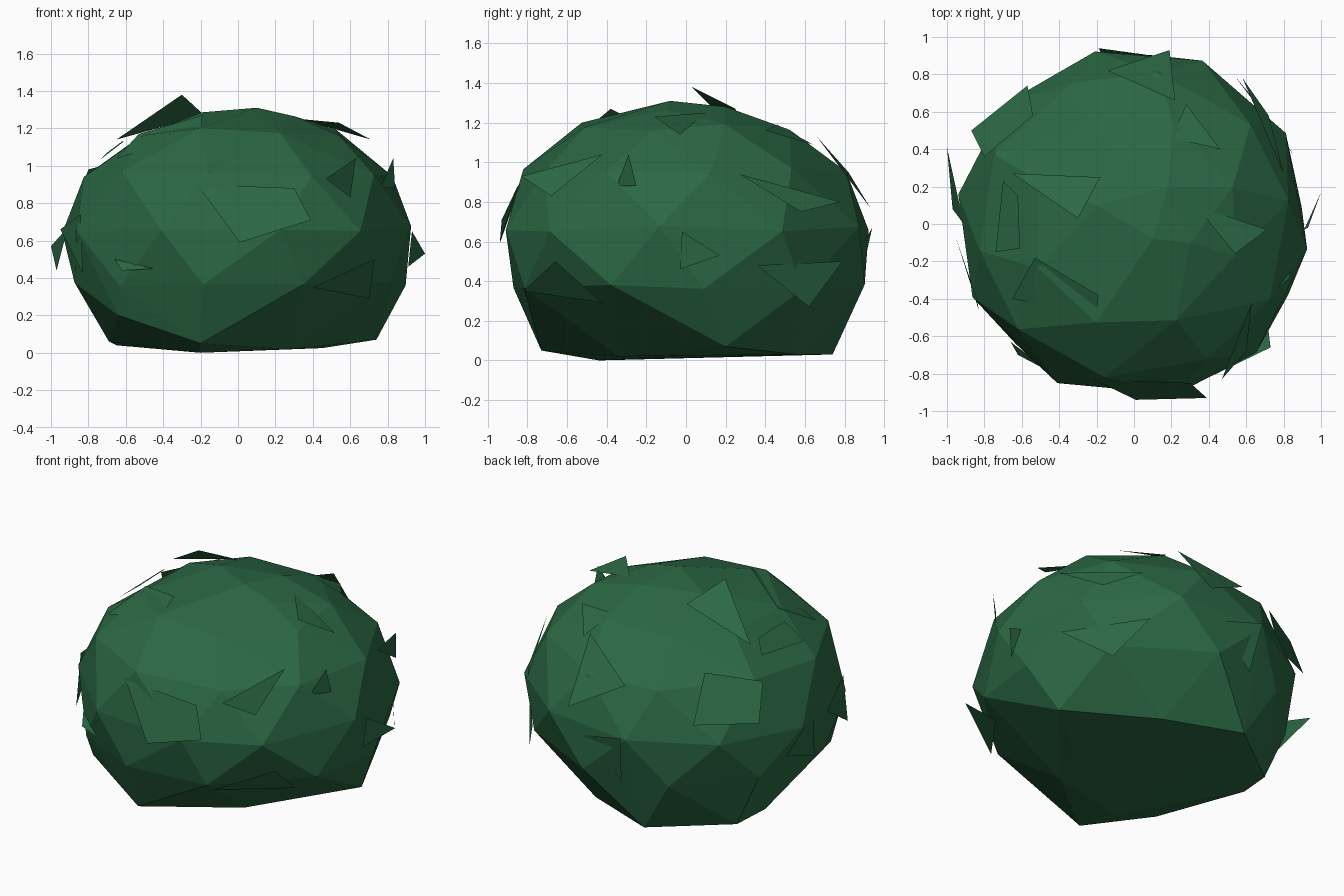
import bpy, bmesh, math, random
from mathutils import Vector

random.seed(4)
green = bpy.data.materials.new("leaf green")
green.diffuse_color = (0.024, 0.138, 0.056, 1)


def add_object(name, bm):
    mesh = bpy.data.meshes.new(name)
    bm.to_mesh(mesh)
    bm.free()
    mesh.materials.append(green)
    obj = bpy.data.objects.new(name, mesh)
    bpy.context.collection.objects.link(obj)
    return obj


# Bush body: slightly uneven rings wrapped in a faceted convex shell
bm = bmesh.new()
for z, radius, count, start in [(0.37, 0.90, 10, -100), (0.66, 0.945, 10, -8),
                                (0.96, 0.825, 10, -28), (1.18, 0.57, 8, -66)]:
    for i in range(count):
        a = math.radians(start + 360 / count * i + random.uniform(-4, 4))
        r = radius + random.uniform(-0.012, 0.012)
        bm.verts.new((r * math.cos(a), r * math.sin(a), z + random.uniform(-0.02, 0.02)))
# crown and uneven flat foot
for p in [(0.1, -0.08, 1.31), (-0.2, 0.1, 1.285), (0.18, 0.2, 1.28), (0.3, -0.1, 1.265),
          (-0.2, -0.73, 0.05), (0.28, -0.34, 0.02), (0.45, -0.02, 0.025), (0.74, 0.2, 0.07),
          (0.25, 0.56, 0.03), (-0.22, 0.74, 0.03), (-0.65, 0.41, 0.04), (-0.69, 0.18, 0.06),
          (-0.2, -0.44, 0.0), (-0.64, -0.56, 0.2)]:
    bm.verts.new(p)
hull = bmesh.ops.convex_hull(bm, input=bm.verts[:])
bmesh.ops.delete(bm, geom=list({g for g in hull["geom_interior"] if isinstance(g, bmesh.types.BMVert)}),
                 context='VERTS')
bmesh.ops.recalc_face_normals(bm, faces=bm.faces[:])
add_object("bush_body", bm)


def add_leaves(name, leaves):
    """Loose flat leaves, each turned to face away from the bush centre."""
    bm = bmesh.new()
    for pts in leaves:
        face = bm.faces.new([bm.verts.new(p) for p in pts])
        face.normal_update()
        if face.normal.dot(face.calc_center_median() - Vector((0, 0, 0.6))) < 0:
            face.normal_flip()
    add_object(name, bm)


# Four-sided leaves
add_leaves("broad_leaves", [
    [(0.01, -0.94, 0.59), (0.39, -0.93, 0.71), (0.30, -0.85, 0.88), (-0.22, -0.83, 0.90)],
    [(-0.87, 0.5, 0.78), (-0.57, 0.74, 0.78), (-0.54, 0.58, 1.05), (-0.8, 0.36, 0.98)],
    [(-0.70, 0.23, 1.07), (-0.62, 0.15, 1.13), (-0.61, -0.13, 1.13), (-0.74, -0.15, 1.03)],
    [(-0.53, -0.18, 1.17), (-0.19, -0.38, 1.27), (-0.2, -0.5, 1.17), (-0.65, -0.4, 1.04)],
])

# Pointed leaves poking out of the sides and crown
add_leaves("pointed_leaves", [
    [(-1.0, 0.41, 0.57), (-0.97, 0.08, 0.44), (-0.91, 0.0, 0.67)],
    [(-0.65, 0.27, 1.14), (-0.30, 0.03, 1.38), (-0.18, 0.25, 1.27)],
    [(0.54, -0.16, 1.23), (0.71, -0.03, 1.14), (0.33, 0.10, 1.25)],
    [(0.76, -0.35, 0.88), (0.83, -0.29, 1.04), (0.84, -0.25, 0.88)],
    [(0.47, -0.83, 0.93), (0.63, -0.42, 1.04), (0.60, -0.68, 0.83)],
    [(0.40, -0.82, 0.35), (0.73, -0.66, 0.50), (0.70, -0.42, 0.29)],
    [(-0.95, -0.08, 0.66), (-0.84, -0.40, 0.74), (-0.83, -0.46, 0.42)],
    [(0.19, 0.93, 0.77), (-0.14, 0.82, 0.95), (0.22, 0.66, 1.13)],
    [(0.93, -0.02, 0.65), (1.0, 0.17, 0.53), (0.91, -0.03, 0.46)],
    [(0.86, 0.36, 0.48), (0.54, 0.79, 0.50), (0.68, 0.62, 0.27)],
    [(0.80, 0.27, 0.94), (0.58, 0.78, 0.80), (0.72, 0.58, 0.75)],
    [(0.28, 0.64, 1.09), (0.46, 0.40, 1.16), (0.20, 0.46, 1.19)],
    [(-0.19, 0.94, 0.67), (0.10, 0.90, 0.60), (-0.15, 0.87, 0.36)],
    [(-0.62, -0.70, 0.44), (-0.45, -0.79, 0.45), (-0.66, -0.63, 0.50)],
])
